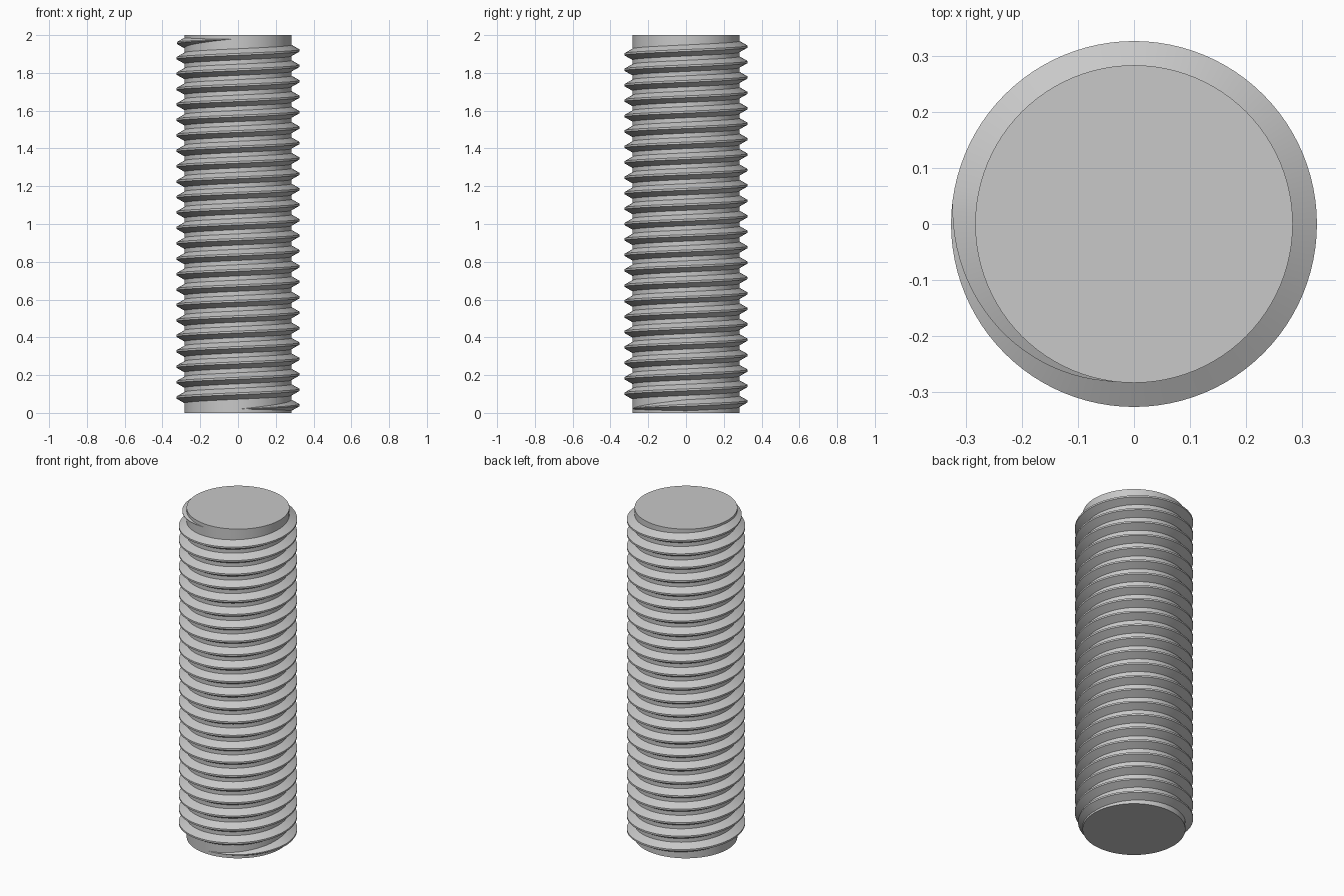
import bpy, bmesh, math

cube = bpy.data.objects.get("Cube")
if cube:
    bpy.data.objects.remove(cube)

CORE, CREST, HEIGHT = 0.283, 0.326, 2.0
TURNS, STEPS = 24, 96
Z_START, Z_END = 0.02, 1.98
PITCH = (Z_END - Z_START) / TURNS
HALF_ROOT, HALF_CREST = PITCH * 3 / 8, PITCH / 16

steel = bpy.data.materials.new("steel grey")
steel.use_nodes = True
steel.diffuse_color = (0.58, 0.58, 0.58, 1)
steel.node_tree.nodes["Principled BSDF"].inputs["Base Color"].default_value = (0.58, 0.58, 0.58, 1)


def finish(name, bm):
    bmesh.ops.recalc_face_normals(bm, faces=bm.faces)
    mesh = bpy.data.meshes.new(name)
    bm.to_mesh(mesh)
    bm.free()
    obj = bpy.data.objects.new(name, mesh)
    bpy.context.collection.objects.link(obj)
    mesh.materials.append(steel)
    bpy.ops.object.select_all(action='DESELECT')
    obj.select_set(True)
    bpy.context.view_layer.objects.active = obj
    bpy.ops.object.shade_smooth_by_angle(angle=math.radians(25))


# Plain cylindrical core
bm = bmesh.new()
bmesh.ops.create_cone(bm, cap_ends=True, segments=STEPS, radius1=CORE, radius2=CORE, depth=HEIGHT)
bmesh.ops.translate(bm, verts=bm.verts, vec=(0, 0, HEIGHT / 2))
finish("rod_core", bm)

# Right-hand thread: a trapezoid swept along a helix, tapering over a quarter turn at each end
bm = bmesh.new()
count = TURNS * STEPS - 2
previous = None
for i in range(count + 1):
    turn = i / STEPS
    fade = max(0.02, min(1, turn * 4, (count - i) / STEPS * 4))
    angle = 2 * math.pi * turn - math.pi / 2
    z = Z_START + PITCH * turn
    tip = CORE + (CREST - CORE) * fade
    section = [(CORE - 0.002, -HALF_ROOT), (tip, -HALF_CREST), (tip, HALF_CREST), (CORE - 0.002, HALF_ROOT)]
    ring = [bm.verts.new((r * math.cos(angle), r * math.sin(angle),
                          min(HEIGHT, max(0, z + dz * fade)))) for r, dz in section]
    if previous:
        for k in range(4):
            n = (k + 1) % 4
            bm.faces.new((previous[k], ring[k], ring[n], previous[n]))
    else:
        bm.faces.new(ring)
    previous = ring
bm.faces.new(previous)
finish("helical_thread", bm)
